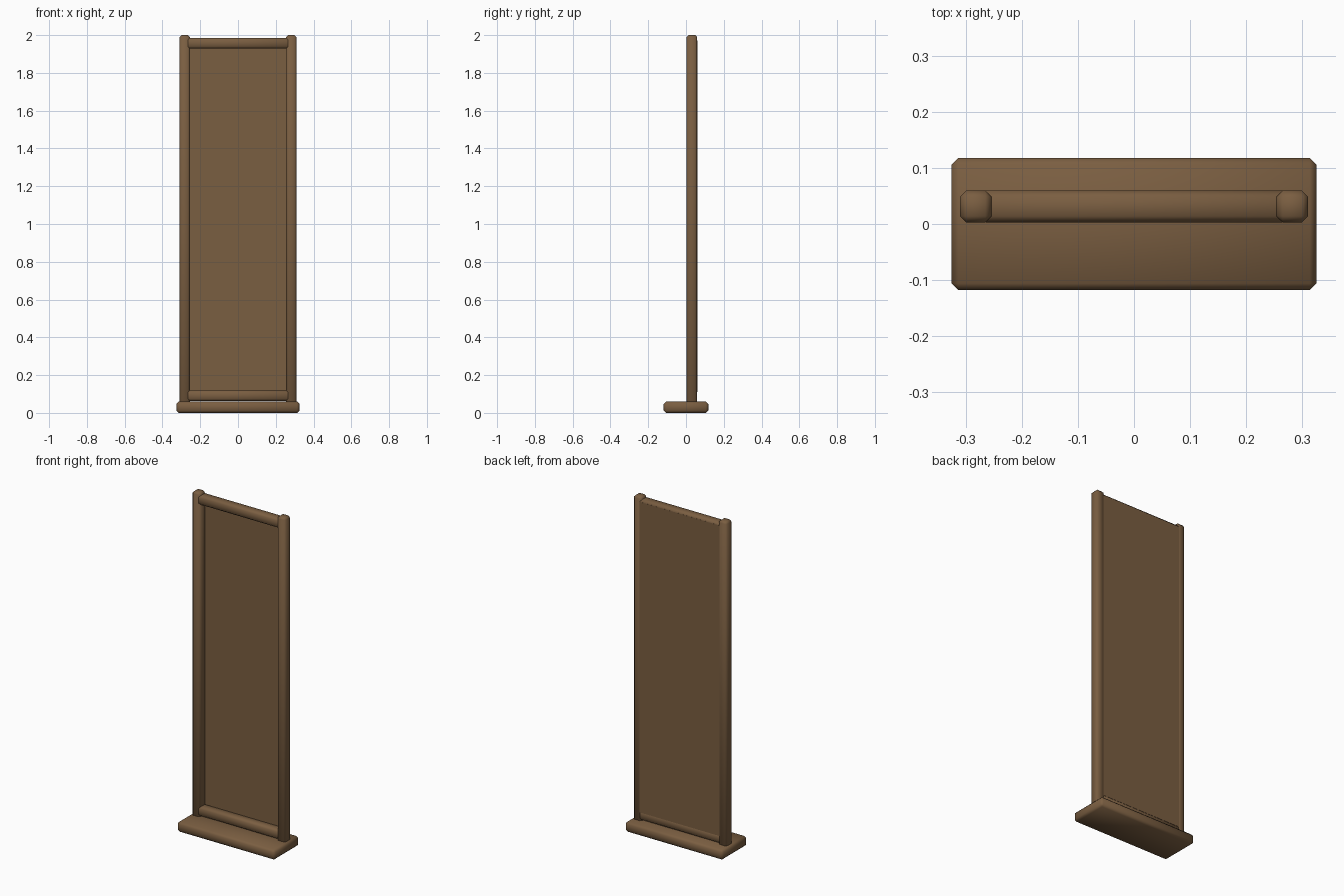
import bpy

cube = bpy.data.objects.get("Cube")
if cube:
    bpy.data.objects.remove(cube, do_unlink=True)

# One brown wood colour for everything
wood = bpy.data.materials.new("brown_wood")
wood.use_nodes = True
colour = (0.195, 0.112, 0.053, 1)
wood.diffuse_color = colour
wood.node_tree.nodes["Principled BSDF"].inputs["Base Color"].default_value = colour


def box(name, low, high, chamfer=0.0):
    """Box between two corners, with softened chamfered edges."""
    centre = [(a + b) / 2 for a, b in zip(low, high)]
    bpy.ops.mesh.primitive_cube_add(size=1, location=centre)
    obj = bpy.context.object
    obj.name = name
    obj.scale = [b - a for a, b in zip(low, high)]
    bpy.ops.object.transform_apply(location=False, rotation=False, scale=True)
    obj.data.materials.append(wood)
    if chamfer:
        mod = obj.modifiers.new("chamfer", 'BEVEL')
        mod.width = chamfer
        mod.segments = 1
        mod.limit_method = 'NONE'
        bpy.ops.object.shade_smooth()
    return obj


FRONT, BACK = 0.003, 0.0595
EDGE = 0.255

# Foot
box("base", (-0.325, -0.118, 0), (0.325, 0.118, 0.06), 0.012)

# Upright posts
for name, side in (("left_post", 1), ("right_post", -1)):
    xs = sorted((side * 0.254, side * 0.31))
    box(name, (xs[0], FRONT, 0.045), (xs[1], BACK, 2.0), 0.011)

# Cross rails
for name, bottom in (("bottom_rail", 0.063), ("top_rail", 1.929)):
    box(name, (-0.275, FRONT, bottom), (0.275, BACK, bottom + 0.057), 0.011)

# Thin board closing the back of the frame
box("panel", (-EDGE - 0.01, 0.048, 0.11), (EDGE + 0.01, 0.06, 1.972))
